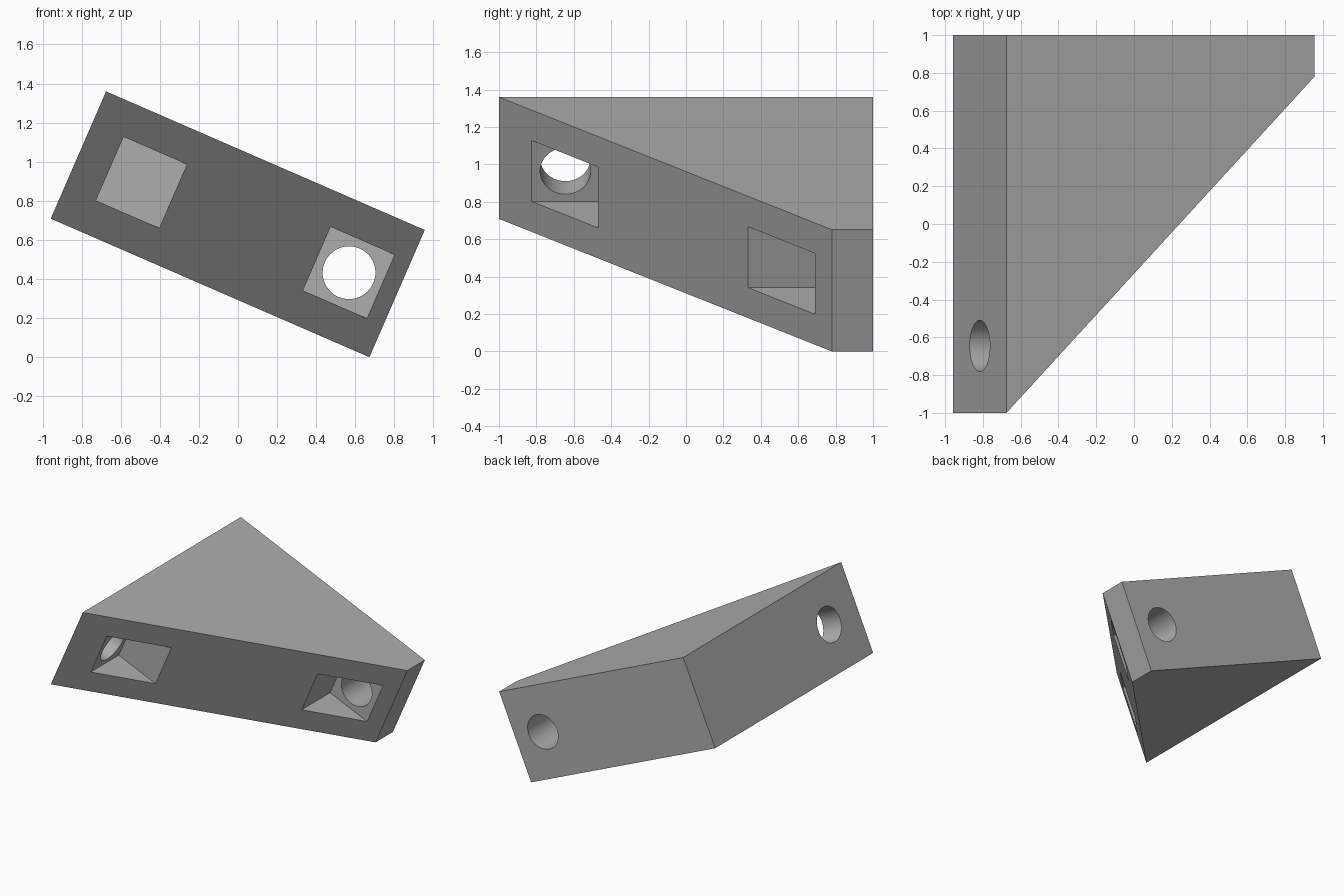
import bpy, bmesh, math
from mathutils import Matrix

old = bpy.data.objects.get("Cube")
if old:
    bpy.data.objects.remove(old, do_unlink=True)

LEG, THICK, TILT = 1.778, 0.71, math.radians(23.5)
MID = -THICK / 2
POCKET = 0.355          # pocket width
HOLE_R = 0.135


def add_object(name, bm):
    bmesh.ops.recalc_face_normals(bm, faces=bm.faces)
    mesh = bpy.data.meshes.new(name)
    bm.to_mesh(mesh)
    bm.free()
    obj = bpy.data.objects.new(name, mesh)
    bpy.context.collection.objects.link(obj)
    return obj


def prism(name, outline, low, high):
    """Extrude an x-y outline between two heights."""
    bm = bmesh.new()
    face = bm.faces.new([bm.verts.new((x, y, low)) for x, y in outline])
    ext = bmesh.ops.extrude_face_region(bm, geom=[face])
    verts = [v for v in ext["geom"] if isinstance(v, bmesh.types.BMVert)]
    bmesh.ops.translate(bm, verts=verts, vec=(0, 0, high - low))
    return add_object(name, bm)


def drill(name, centre, axis):
    """Round cutter along the given axis."""
    bm = bmesh.new()
    turn = Matrix.Rotation(math.pi / 2, 4, "Y" if axis == "X" else "X")
    bmesh.ops.create_cone(bm, cap_ends=True, segments=64, radius1=HOLE_R,
                          radius2=HOLE_R, depth=0.6,
                          matrix=Matrix.Translation(centre) @ turn)
    return add_object(name, bm)


def pocket(name, wall_x, wall_y):
    """Square-mouthed cutter opening through the sloping face."""
    x0, x1, y0 = wall_x, wall_x + 0.5, wall_y - 0.7
    return prism(name, [(x0, y0), (x1, y0), (x1, wall_y), (x0, wall_y)],
                 MID - POCKET / 2, MID + POCKET / 2)


# Wedge-shaped corner block
block = prism("corner_bracket",
              [(0, -1), (LEG, 0.78), (LEG, 1), (0, 1)], -THICK, 0)

# Screw pockets and their holes
cutters = [
    pocket("side_pocket_cutter", 0.175, -0.47),
    pocket("back_pocket_cutter", 1.33, 0.69),
    drill("side_hole_cutter", (0, -0.645, MID), "X"),
    drill("back_hole_cutter", (1.51, 0.95, MID), "Y"),
]
bpy.context.view_layer.objects.active = block
for cutter in cutters:
    cutter.hide_render = True
    mod = block.modifiers.new(cutter.name, "BOOLEAN")
    mod.operation = "DIFFERENCE"
    mod.solver = "EXACT"
    mod.object = cutter
    bpy.ops.object.modifier_apply(modifier=mod.name)
for cutter in cutters:
    bpy.data.objects.remove(cutter, do_unlink=True)

# Tilt into place
block.data.transform(Matrix.Translation((-0.675, 0, 1.36))
                     @ Matrix.Rotation(TILT, 4, "Y"))

# Plain grey
grey = bpy.data.materials.new("plain_grey")
grey.use_nodes = True
colour = (0.42, 0.42, 0.42, 1)
grey.diffuse_color = colour
grey.node_tree.nodes["Principled BSDF"].inputs["Base Color"].default_value = colour
block.data.materials.clear()
block.data.materials.append(grey)

# Smooth hole walls, sharp edges
bpy.ops.object.select_all(action="DESELECT")
block.select_set(True)
bpy.ops.object.shade_smooth_by_angle(angle=math.radians(30))
